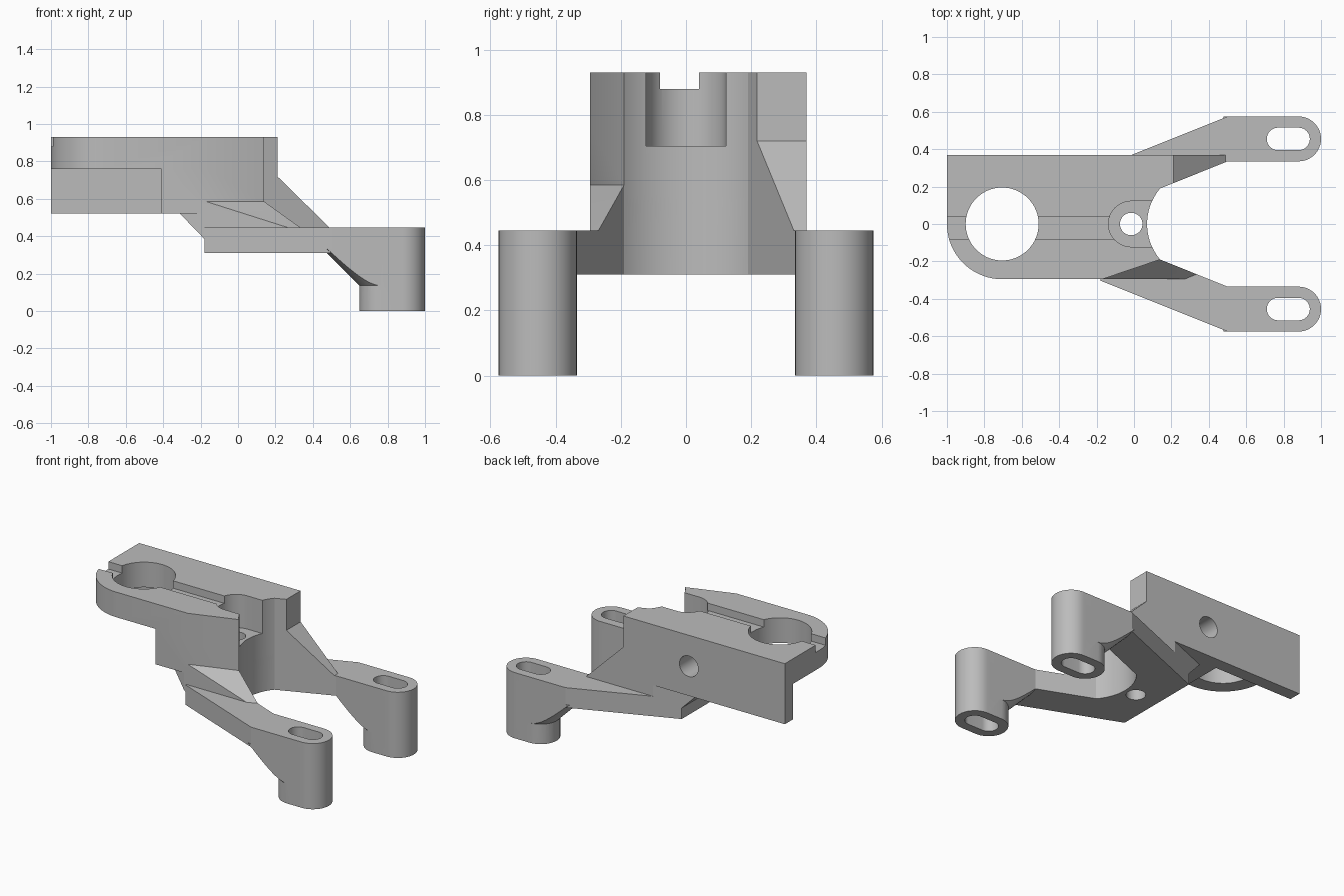
import bpy, bmesh
from math import cos, sin, pi, radians
from mathutils import Vector

if "Cube" in bpy.data.objects:
    bpy.data.objects.remove(bpy.data.objects["Cube"])

grey = bpy.data.materials.new("plain grey")
grey.use_nodes = True
grey.diffuse_color = (0.5, 0.5, 0.5, 1)
grey.node_tree.nodes["Principled BSDF"].inputs["Base Color"].default_value = (0.5, 0.5, 0.5, 1)


def finish(name, bm):
    bmesh.ops.recalc_face_normals(bm, faces=bm.faces[:])
    mesh = bpy.data.meshes.new(name)
    bm.to_mesh(mesh)
    bm.free()
    mesh.materials.append(grey)
    obj = bpy.data.objects.new(name, mesh)
    bpy.context.collection.objects.link(obj)
    return obj


def prism(name, plan, low, high):
    """Extrude a plan outline between two heights."""
    bm = bmesh.new()
    face = bm.faces.new([bm.verts.new((x, y, low)) for x, y in plan])
    up = bmesh.ops.extrude_face_region(bm, geom=[face])["geom"]
    bmesh.ops.translate(bm, vec=(0, 0, high - low),
                        verts=[v for v in up if isinstance(v, bmesh.types.BMVert)])
    return finish(name, bm)


def hull(name, points):
    bm = bmesh.new()
    for p in points:
        bm.verts.new(p)
    bmesh.ops.convex_hull(bm, input=bm.verts[:])
    return finish(name, bm)


def box(name, x, y, z):
    return hull(name, [(a, b, c) for a in x for b in y for c in z])


def arc(cx, cy, r, start, end, n=24):
    return [(cx + r * cos(radians(start + (end - start) * i / n)),
             cy + r * sin(radians(start + (end - start) * i / n))) for i in range(n + 1)]


def disc(cx, cy, r):
    return arc(cx, cy, r, 0, 360, 64)[:-1]


def stadium(x1, x2, y, r):
    return arc(x2, y, r, -90, 90) + arc(x1, y, r, 90, 270)


def combine(target, other, operation):
    mod = target.modifiers.new(operation.lower(), 'BOOLEAN')
    mod.operation = operation
    mod.solver = 'EXACT'
    mod.object = other
    bpy.context.view_layer.objects.active = target
    bpy.ops.object.modifier_apply(modifier=mod.name)
    bpy.data.objects.remove(other)


def flip(points):
    return [(x, -y) for x, y in reversed(points)]


# Shared outlines: the concave scoop and the stepped right end
scoop = arc(0.363, 0, 0.293, 220.4, 139.6, 32)
right_end = [(-0.17, -0.295), (0.14, -0.19)] + scoop[1:-1] + [(0.14, 0.19), (0.21, 0.218), (0.21, 0.37)]

# Upper clamp plate with one rounded corner
body = prism("mount_bracket",
             arc(-0.705, 0, 0.295, 180, 270) + right_end + [(-1, 0.37)], 0.76, 0.93)

parts = [
    # Thick block behind the clamp ring
    prism("main_block", [(-0.41, -0.295)] + right_end + [(-0.41, 0.37)], 0.52, 0.80),
    # Downturned back wall
    box("back_wall", (-1, -0.3), (0.285, 0.37), (0.52, 0.80)),
]

# Lower core with sloping left underside
core = prism("lower_core", [(-0.31, -0.251), (-0.2, -0.295)] + right_end
             + [(-0.0125, 0.37), (-0.31, 0.251)], 0.31, 0.56)
wedge = hull("slope_cutter", [(x, y, z) for y in (-1, 1) for x, z in
                              ((-0.5, 0.2), (-0.18, 0.2), (-0.18, 0.385), (-0.31, 0.52), (-0.5, 0.52))])
combine(core, wedge, 'DIFFERENCE')
parts.append(core)

# Forked arm plate
side = [(-0.18, -0.303), (0.5, -0.575), (0.8, -0.575), (0.8, -0.335), (0.5, -0.335), (0.14, -0.19)]
parts.append(prism("fork_arms", side + scoop[1:-1] + flip(side), 0.31, 0.445))

# Front and back gussets above the arms
front = [(-0.17, -0.295, 0.585), (0.14, -0.19, 0.585), (0.335, -0.2686, 0.445), (0.27, -0.295, 0.445)]
back = [(0.21, 0.218, 0.72), (0.21, 0.37, 0.72), (0.49, 0.37, 0.445), (0.49, 0.331, 0.445)]
for name, pts in (("front_gusset", front), ("back_gusset", back)):
    parts.append(hull(name, pts + [(x, y, 0.4) for x, y, z in pts]))

# Slotted feet with conical webs
for s, label in ((-1, "front"), (1, "back")):
    y = 0.455 * s
    parts.append(prism(label + "_foot", stadium(0.77, 0.88, y, 0.12), 0, 0.445))
    web = hull(label + "_web", [(a, b, h) for h, r in ((0.135, 0.12), (0.33, 0.315))
                                for a, b in disc(0.77, y, r)])
    combine(web, box("web_limit", (0.3, 0.85), (y - 0.12, y + 0.12), (0.1, 0.33)), 'INTERSECT')
    parts.append(web)

for part in parts:
    combine(body, part, 'UNION')

# Holes, counterbore, shallow groove and cross bore
cutters = [
    prism("clamp_hole", disc(-0.705, 0, 0.195), 0.4, 1.1),
    prism("bolt_hole", disc(-0.015, 0, 0.06), 0.2, 1.1),
    prism("counterbore", [(0.3, -0.122), (0.3, 0.122)] + arc(-0.015, 0, 0.122, 90, 270), 0.705, 1.1),
    box("groove", (-1.1, -0.05), (-0.08, 0.04), (0.88, 1.1)),
    hull("cross_bore", [(a, y, b) for y in (0.08, 0.5) for a, b in disc(-0.28, 0.72, 0.07)]),
]
for s in (-1, 1):
    cutters.append(prism("foot_slot", stadium(0.77, 0.88, 0.455 * s, 0.06), -0.1, 0.6))
for cutter in cutters:
    combine(body, cutter, 'DIFFERENCE')

# Smooth curved walls, keep edges crisp
bpy.ops.object.select_all(action='DESELECT')
body.select_set(True)
bpy.context.view_layer.objects.active = body
bpy.ops.object.shade_smooth_by_angle(angle=radians(20))
